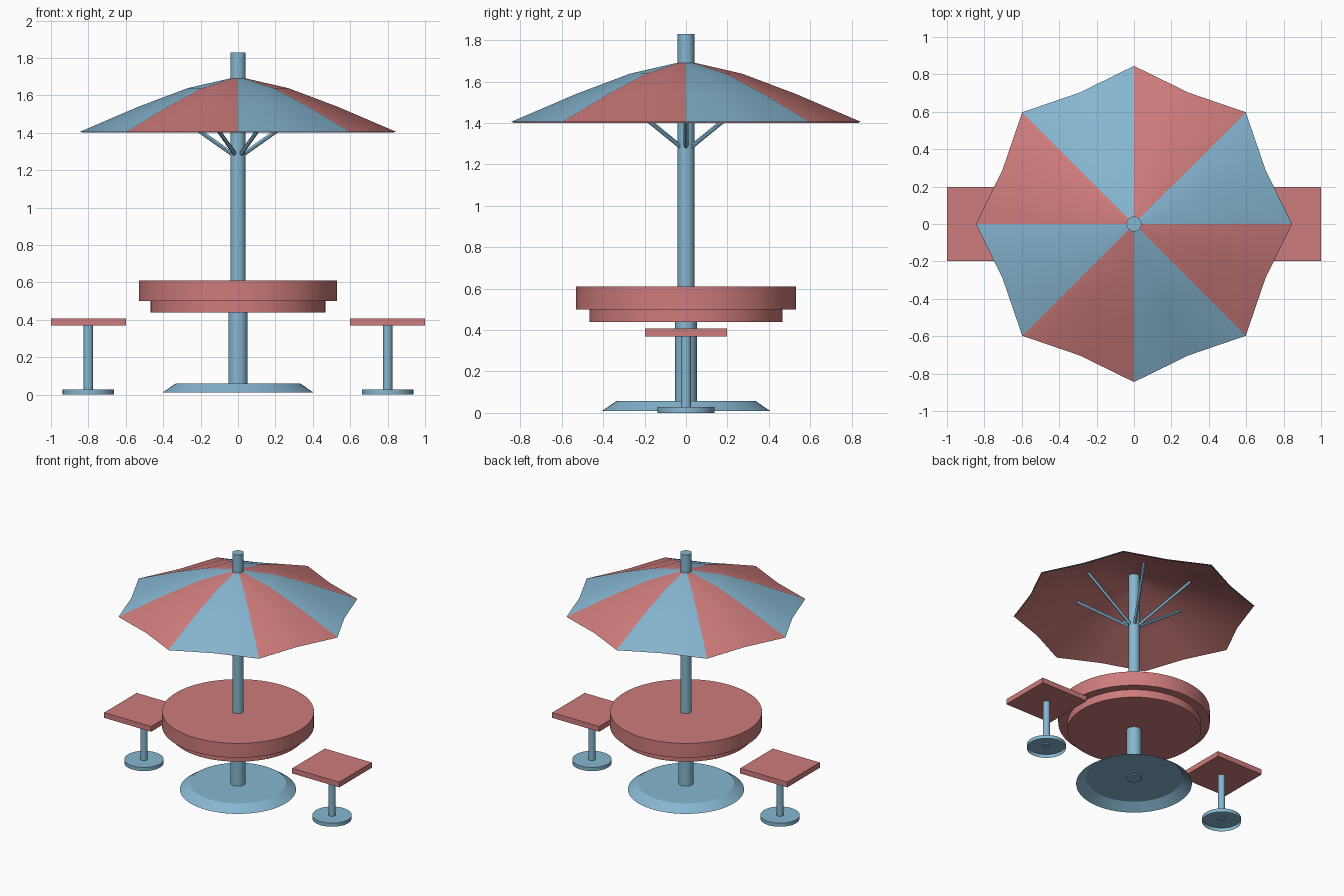
import bpy, bmesh, math
from mathutils import Vector

if "Cube" in bpy.data.objects:
    bpy.data.objects.remove(bpy.data.objects["Cube"])


def material(name, rgb):
    m = bpy.data.materials.new(name)
    m.diffuse_color = (*rgb, 1)
    m.use_nodes = True
    m.node_tree.nodes["Principled BSDF"].inputs["Base Color"].default_value = m.diffuse_color
    return m


RED = material("soft red", (0.62, 0.20, 0.20))
BLUE = material("soft blue", (0.24, 0.47, 0.64))


def finish(name, bm, mats, smooth=True):
    me = bpy.data.meshes.new(name)
    bm.to_mesh(me)
    bm.free()
    for m in mats:
        me.materials.append(m)
    ob = bpy.data.objects.new(name, me)
    bpy.context.collection.objects.link(ob)
    if smooth:
        bpy.ops.object.select_all(action='DESELECT')
        ob.select_set(True)
        bpy.context.view_layer.objects.active = ob
        bpy.ops.object.shade_smooth_by_angle(angle=math.radians(30))
    return ob


def lathe(name, profile, mat, x=0, n=48, cap_bottom=True, cap_top=True):
    """Turn (radius, height) points, listed bottom to top, around z."""
    bm = bmesh.new()
    rings = [[bm.verts.new((x + r * math.cos(2 * math.pi * i / n),
                            r * math.sin(2 * math.pi * i / n), z))
              for i in range(n)] for r, z in profile]
    for a, b in zip(rings, rings[1:]):
        for i in range(n):
            j = (i + 1) % n
            bm.faces.new((a[i], a[j], b[j], b[i]))
    if cap_bottom:
        bm.faces.new(rings[0][::-1])
    if cap_top:
        bm.faces.new(rings[-1])
    return finish(name, bm, [mat])


def canopy(name, profile, mats, flip=False):
    """Eight panels between straight ribs, pulled in at each panel middle."""
    bm = bmesh.new()
    rings = []
    for r, z in profile:
        rings.append([bm.verts.new((r * k * math.cos(a), r * k * math.sin(a), z))
                      for i in range(16)
                      for a, k in [(i * math.pi / 8, 0.9 if i % 2 else 1.0)]])
    for a, b in zip(rings, rings[1:]):
        for i in range(16):
            j = (i + 1) % 16
            f = bm.faces.new((a[i], a[j], b[j], b[i]))
            f.material_index = (i // 2) % len(mats)
            if flip:
                f.normal_flip()
    return finish(name, bm, mats)


# Umbrella cloth: striped outside, plain red lining
cloth = [(0.845, 1.405), (0.53, 1.54), (0.27, 1.638), (0.035, 1.692)]
canopy("umbrella_canopy", cloth, [BLUE, RED])
lining = [(0.84, 1.40)] + [(r, z - 0.008) for r, z in cloth[1:]]
canopy("canopy_lining", lining, [RED], flip=True)

# Umbrella struts
for k in range(6):
    a = k * math.pi / 3
    p = Vector((0.03 * math.cos(a), 0.03 * math.sin(a), 1.285))
    q = Vector((0.42 * math.cos(a), 0.42 * math.sin(a), 1.56))
    bm = bmesh.new()
    bmesh.ops.create_cone(bm, cap_ends=True, segments=12, radius1=0.011,
                          radius2=0.011, depth=(q - p).length)
    ob = finish(f"umbrella_strut_{k + 1}", bm, [BLUE])
    ob.location = (p + q) / 2
    ob.rotation_euler = (q - p).to_track_quat('Z', 'Y').to_euler()

# Pole, table and open-bottomed base
lathe("umbrella_pole", [(0.04, 0.5), (0.04, 1.83)], BLUE)
lathe("table_leg", [(0.052, 0.05), (0.052, 0.47)], BLUE)
lathe("table_top", [(0.53, 0.50), (0.53, 0.61)], RED, n=64)
lathe("table_apron", [(0.467, 0.44), (0.467, 0.50)], RED, n=64)
lathe("table_base", [(0.405, 0.01), (0.335, 0.058)], BLUE, n=64, cap_bottom=False)

# Two stools
for side, x in (("left", -0.8), ("right", 0.8)):
    lathe(f"{side}_stool_base", [(0.137, 0.0), (0.137, 0.028)], BLUE, x, cap_bottom=False)
    lathe(f"{side}_stool_leg", [(0.025, 0.02), (0.025, 0.38)], BLUE, x, n=32)
    bm = bmesh.new()
    bmesh.ops.create_cube(bm, size=1)
    bmesh.ops.scale(bm, vec=(0.4, 0.396, 0.04), verts=bm.verts)
    bmesh.ops.translate(bm, vec=(x, 0, 0.388), verts=bm.verts)
    finish(f"{side}_stool_seat", bm, [RED], smooth=False)
